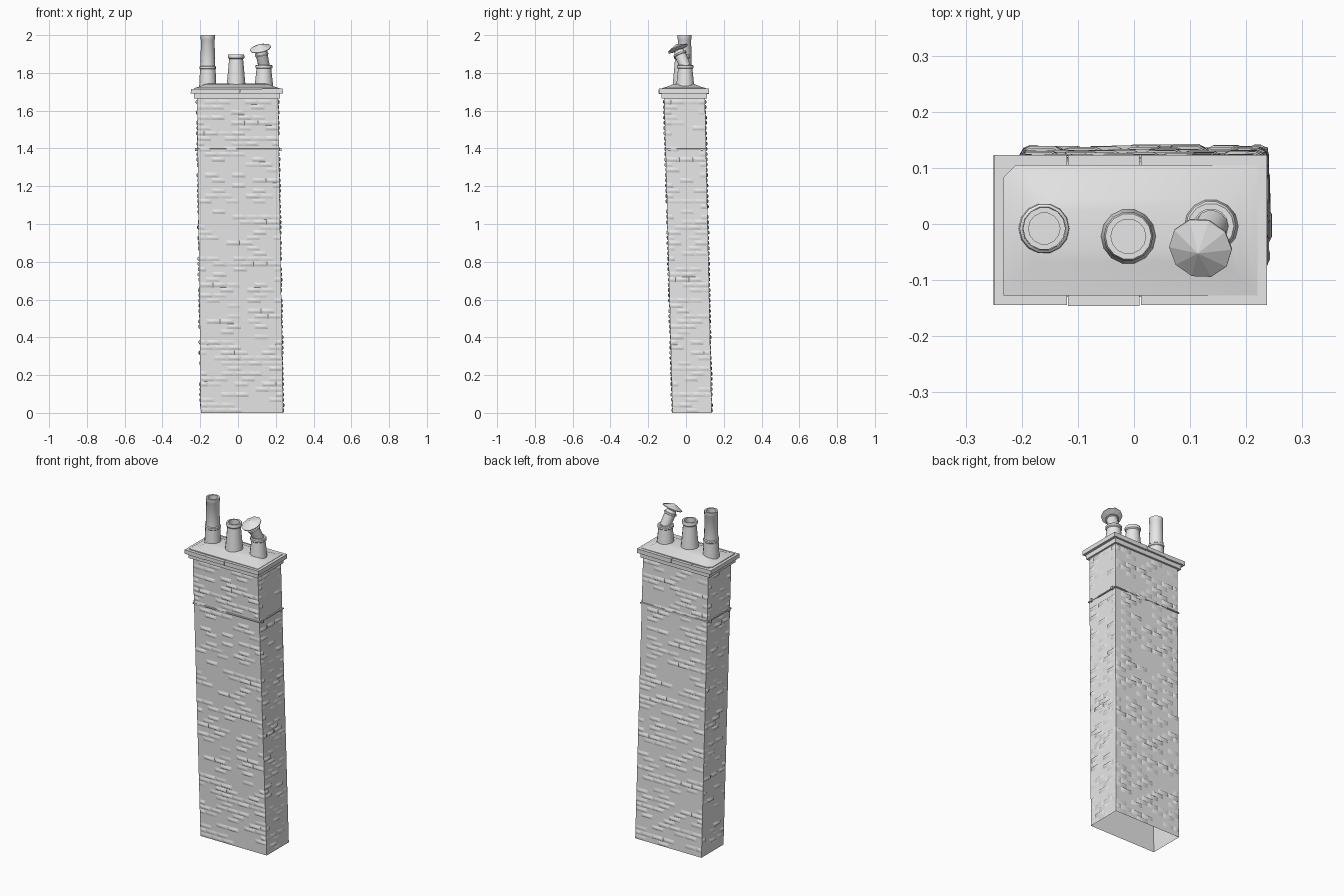
import bpy, bmesh, math, random
from mathutils import Vector, Matrix

random.seed(4)
if "Cube" in bpy.data.objects:
    bpy.data.objects.remove(bpy.data.objects["Cube"])

stone = bpy.data.materials.new("pale grey stone")
stone.use_nodes = True
stone.diffuse_color = (0.8, 0.8, 0.8, 1)
stone.node_tree.nodes["Principled BSDF"].inputs["Base Color"].default_value = (0.8, 0.8, 0.8, 1)


def finish(bm, name, angle=35, normals=True):
    if normals:
        bmesh.ops.recalc_face_normals(bm, faces=bm.faces)
    mesh = bpy.data.meshes.new(name)
    bm.to_mesh(mesh)
    bm.free()
    mesh.materials.append(stone)
    obj = bpy.data.objects.new(name, mesh)
    bpy.context.collection.objects.link(obj)
    bpy.ops.object.select_all(action='DESELECT')
    obj.select_set(True)
    bpy.context.view_layer.objects.active = obj
    bpy.ops.object.shade_smooth_by_angle(angle=math.radians(angle))
    return obj


def box(bm, lo, hi, tilt=0):
    lo, hi = Vector(lo), Vector(hi)
    m = Matrix.Translation((lo + hi) / 2) @ Matrix.Rotation(tilt, 4, 'Y') @ Matrix.Diagonal((*(hi - lo), 1))
    bmesh.ops.create_cube(bm, size=1, matrix=m)


def loft(bm, rings):
    loops = [[bm.verts.new(p) for p in r] for r in rings]
    n = len(loops[0])
    for a, b in zip(loops, loops[1:]):
        for i in range(n):
            bm.faces.new((a[i], a[(i + 1) % n], b[(i + 1) % n], b[i]))
    return loops


def turned(name, profile, origin, axis=(0, 0, 1), sides=14, cap=True):
    """Lathe a (radius, height) profile around an axis."""
    bm = bmesh.new()
    rot = Vector((0, 0, 1)).rotation_difference(Vector(axis))
    rings = []
    for r, h in profile:
        rings.append([Vector(origin) + rot @ Vector((r * math.cos(math.tau * i / sides),
                      r * math.sin(math.tau * i / sides), h)) for i in range(sides)])
    loops = loft(bm, rings)
    if cap:
        bm.faces.new(loops[-1])
    return finish(bm, name)


# Leaning shaft, open at the bottom
TOP = 1.68
FOOT = [(-0.197, -0.071), (0.239, -0.071), (0.239, 0.136), (-0.197, 0.136)]
HEAD = [(-0.217, -0.116), (0.212, -0.116), (0.212, 0.1), (-0.217, 0.1)]


def corner(i, z):
    a, b = Vector(FOOT[i % 4]), Vector(HEAD[i % 4])
    return a.lerp(b, z / TOP).to_3d() + Vector((0, 0, z))


bm = bmesh.new()
loft(bm, [[corner(i, TOP * k / 12) for i in range(4)] for k in range(13)])
finish(bm, "chimney_shaft")

# Raised bricks scattered over the four walls in staggered courses
bm = bmesh.new()
rows = 60
course = 1.66 / rows
for side in range(4):
    length = (corner(side + 1, 0) - corner(side, 0)).length
    count = round(length / 0.075)
    out = Vector(((0, -1, 0), (1, 0, 0), (0, 1, 0), (-1, 0, 0))[side])
    for row in range(rows):
        for k in range(count + 1):
            u0 = max(0, (k - row % 2 / 2) / count)
            u1 = min(1, (k + 1 - row % 2 / 2) / count)
            if u1 - u0 < 0.03 or random.random() > 0.45:
                continue
            lift = random.uniform(0.003, 0.008)
            edge = min(0.014 / length, (u1 - u0) / 3)

            def ring(du, dz, d):
                z0, z1 = row * course + dz, (row + 1) * course - dz
                return [corner(side, z).lerp(corner(side + 1, z), u) + out * d
                        for u, z in ((u0 + du, z0), (u1 - du, z0), (u1 - du, z1), (u0 + du, z1))]
            loops = loft(bm, [ring(0, 0.001, 0), ring(edge, 0.008, lift)])
            bm.faces.new(loops[1])
finish(bm, "raised_bricks", 60, False)

# Metal strap with small corner clamps
bm = bmesh.new()
centre = sum((corner(i, 1.395) for i in range(4)), Vector()) / 4


def strap_ring(grow, dz):
    pts = []
    for i in range(4):
        p = corner(i, 1.395)
        d = p - centre
        pts.append(p + Vector((math.copysign(grow, d.x), math.copysign(grow, d.y), dz)))
    return pts


loft(bm, [strap_ring(0, -0.004), strap_ring(0.006, -0.003), strap_ring(0.006, 0.003), strap_ring(0, 0.004)])
for p in strap_ring(0.004, 0):
    inward = -0.025 if p.y > centre.y else 0.025
    c = p + Vector((0, inward, 0))
    box(bm, c - Vector((0.009, 0.006, 0.008)), c + Vector((0.009, 0.006, 0.008)))
finish(bm, "iron_strap")

# Corbel course and three coping slabs
bm = bmesh.new()
box(bm, (-0.233, -0.13, 1.665), (0.222, 0.112, 1.692))
finish(bm, "corbel_course")
bm = bmesh.new()
box(bm, (-0.25, -0.144, 1.69), (-0.12, 0.123, 1.714), 0.02)
box(bm, (-0.118, -0.146, 1.692), (0.01, 0.107, 1.713))
box(bm, (-0.118, 0.1, 1.692), (0.01, 0.123, 1.713))
box(bm, (0.013, -0.144, 1.691), (0.237, 0.123, 1.716), -0.01)
finish(bm, "coping_slabs")

# Sloped mortar bed with one clipped corner
bm = bmesh.new()


def bed(inset, z):
    x0, x1, y0, y1 = -0.233 + inset, 0.22 - inset, -0.127 + inset, 0.105 - inset
    cut = 0.022
    return [(x0, y0, z), (x1, y0, z), (x1, y1, z), (x0 + cut, y1, z), (x0, y1 - cut, z)]


loops = loft(bm, [bed(0, 1.708), bed(0, 1.719), bed(0.03, 1.728), bed(0.06, 1.741), bed(0.085, 1.744)])
bm.faces.new(loops[-1])
finish(bm, "mortar_bed")

# Chimney pots
turned("tall_pot", [(0.046, 1.72), (0.041, 1.82), (0.044, 1.823), (0.044, 1.833), (0.039, 1.837),
                    (0.036, 1.975), (0.038, 1.978), (0.038, 2.0), (0.028, 2.0), (0.028, 1.95)],
       (-0.16, -0.008, 0))
turned("middle_pot", [(0.051, 1.72), (0.037, 1.873), (0.043, 1.879), (0.044, 1.89), (0.041, 1.898),
                      (0.031, 1.898), (0.031, 1.85)],
       (-0.01, -0.022, 0))
turned("cowl_pot", [(0.05, 1.72), (0.039, 1.822), (0.045, 1.827), (0.045, 1.838), (0.041, 1.843),
                    (0.031, 1.843), (0.031, 1.82)],
       (0.137, -0.004, 0))

# Leaning pipe and conical cowl
lean = (-0.02, -0.04, 0.095)
turned("cowl_pipe", [(0.03, 0), (0.031, 0.068), (0.036, 0.07), (0.036, 0.078), (0.03, 0.08), (0.025, 0.095)],
       (0.139, -0.003, 1.832), lean)
cowl = turned("cowl_hood", [(0.02, -0.006), (0.057, 0), (0.057, 0.004), (0.001, 0.027)],
              (0.119, -0.042, 1.927), lean, 10)
for p in cowl.data.polygons:
    p.use_smooth = False
